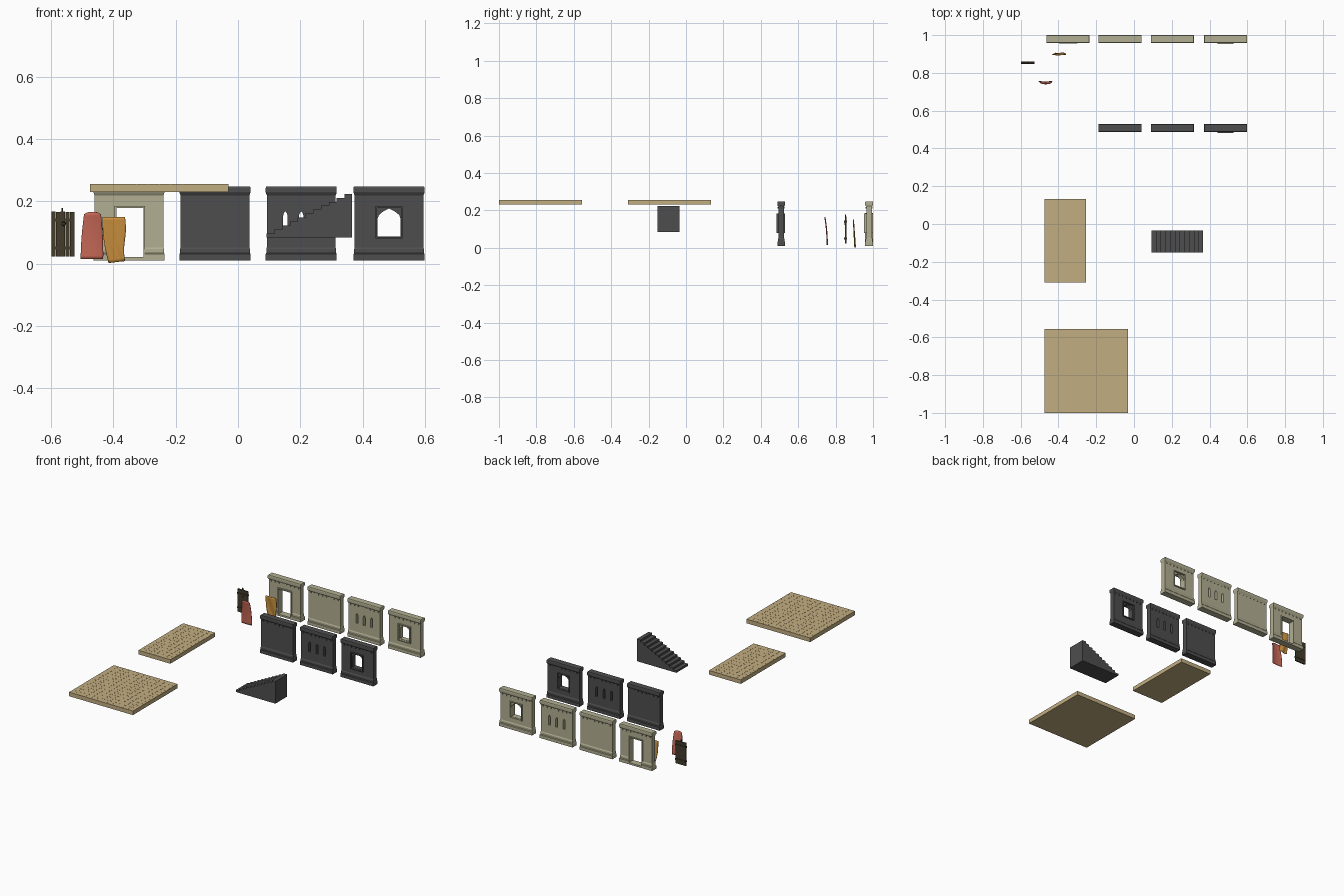
import bpy, bmesh, math, random
from mathutils import Matrix, Vector

random.seed(4)
cube = bpy.data.objects.get("Cube")
if cube:
    bpy.data.objects.remove(cube, do_unlink=True)


def material(name, rgb):
    m = bpy.data.materials.new(name)
    m.use_nodes = True
    m.diffuse_color = (*rgb, 1)
    m.node_tree.nodes["Principled BSDF"].inputs["Base Color"].default_value = (*rgb, 1)
    return m


TAN = material("tan floor", (0.54, 0.42, 0.22))
PALE = material("pale stone", (0.45, 0.43, 0.29))
DARK = material("dark stone", (0.076, 0.076, 0.076))
RED = material("red cloth", (0.57, 0.14, 0.095))
GOLD = material("gold cloth", (0.59, 0.28, 0.05))
WOOD = material("dark wood", (0.055, 0.045, 0.024))
IRON = material("black iron", (0.02, 0.02, 0.017))


def finish(bm, name, mat):
    bmesh.ops.recalc_face_normals(bm, faces=bm.faces)
    me = bpy.data.meshes.new(name)
    bm.to_mesh(me)
    bm.free()
    ob = bpy.data.objects.new(name, me)
    bpy.context.collection.objects.link(ob)
    me.materials.append(mat)
    return ob


def add_box(bm, x0, x1, y0, y1, z0, z1):
    size = Matrix.Diagonal((x1 - x0, y1 - y0, z1 - z0, 1))
    place = Matrix.Translation(((x0 + x1) / 2, (y0 + y1) / 2, (z0 + z1) / 2))
    bmesh.ops.create_cube(bm, size=1, matrix=place @ size)


def add_prism(bm, outline, y0, y1):
    """Extrude an x-z outline along y."""
    face = bm.faces.new([bm.verts.new((x, y0, z)) for x, z in outline])
    new = bmesh.ops.extrude_face_region(bm, geom=[face])["geom"]
    for v in new:
        if isinstance(v, bmesh.types.BMVert):
            v.co.y = y1


def cut(ob, outlines, y):
    """Cut x-z outlines right through an object."""
    bm = bmesh.new()
    for o in outlines:
        add_prism(bm, o, y - 0.1, y + 0.1)
    tool = finish(bm, "cutter", ob.data.materials[0])
    tool.hide_render = True
    mod = ob.modifiers.new("opening", "BOOLEAN")
    mod.operation, mod.solver, mod.object = "DIFFERENCE", "EXACT", tool
    bpy.context.view_layer.objects.active = ob
    bpy.ops.object.modifier_apply(modifier=mod.name)
    bpy.data.objects.remove(tool, do_unlink=True)


def rect(x, w, z0, z1):
    return [(x - w, z0), (x + w, z0), (x + w, z1), (x - w, z1)]


def arch(x, w, z0, spring, top):
    """Pointed opening outline with curved shoulders."""
    right = [(w * math.cos(t * math.pi / 8), spring + (top - spring) * (t / 4) ** 0.8)
             for t in range(4)]
    right = [(w * (1 - (t / 4) ** 1.6), z) for t, (_, z) in enumerate(right)]
    pts = [(x - w, z0), (x + w, z0)] + [(x + a, z) for a, z in right] + [(x, top)]
    return pts + [(x - a, z) for a, z in reversed(right)]


# Wall outline: height and how far the surface steps in
PROFILE = [(0.01, 0), (0.03, 0), (0.034, 0.003), (0.046, 0.003), (0.052, 0.006),
           (0.219, 0.006), (0.225, 0.002), (0.229, 0), (0.243, 0), (0.247, 0.002)]
HALF_W, HALF_D = 0.114, 0.021


def wall(name, x, y, mat, kind):
    bm = bmesh.new()
    rings = []
    for z, s in PROFILE:
        w, d = HALF_W - s * 0.6, HALF_D - s
        rings.append([bm.verts.new((x + a * w, y + b * d, z))
                      for a, b in ((-1, -1), (1, -1), (1, 1), (-1, 1))])
    bm.faces.new(rings[0])
    bm.faces.new(rings[-1])
    for lo, hi in zip(rings, rings[1:]):
        for i in range(4):
            j = (i + 1) % 4
            bm.faces.new((lo[i], lo[j], hi[j], hi[i]))
    ob = finish(bm, name, mat)

    # small blocks under the top band, on both faces
    bm = bmesh.new()
    for i in range(8):
        cx = x + (i - 3.5) * 0.027
        for side in (-1, 1):
            add_box(bm, cx - 0.003, cx + 0.003, *sorted((y + side * 0.012, y + side * 0.0185)),
                    0.211, 0.219)
    finish(bm, name + "_blocks", mat)

    if kind == "slits":
        cut(ob, [arch(x + dx, 0.007, 0.105, 0.153, 0.168) for dx in (-0.051, 0, 0.051)], y)
    elif kind == "window":
        cut(ob, [rect(x, 0.04, 0.083, 0.181)], y)
        bm = bmesh.new()
        add_prism(bm, rect(x, 0.043, 0.08, 0.184), y - 0.026, y + 0.0212)
        frame = finish(bm, name + "_frame", mat)
        cut(frame, [rect(x, 0.0385, 0.0855, 0.179)], y)
        bm = bmesh.new()
        add_prism(bm, rect(x, 0.039, 0.083, 0.181), y - 0.012, y + 0.012)
        cut(finish(bm, name + "_arch", mat), [arch(x, 0.037, 0.087, 0.144, 0.177)], y)
    elif kind == "door":
        cut(ob, [rect(x + 0.003, 0.043, 0.021, 0.178)], y)
        bm = bmesh.new()
        add_prism(bm, rect(x + 0.003, 0.049, 0.0215, 0.185), y - 0.0225, y + 0.0205)
        cut(finish(bm, name + "_frame", mat), [rect(x + 0.003, 0.043, 0.02, 0.178)], y)


# Two rows of walls
COLUMNS = [("door", -0.35), ("plain", -0.074), ("slits", 0.203), ("window", 0.485)]
for kind, x in COLUMNS:
    wall("pale_wall_" + kind, x, 0.979, PALE, kind)
    if kind != "door":
        wall("dark_wall_" + kind, x, 0.509, DARK, kind)


# Floors made of square slabs with shallow tile joints
def floor(name, x0, y0, nx, ny):
    size, n = 0.2222, 6
    bm = bmesh.new()
    add_box(bm, x0, x0 + nx * size, y0, y0 + ny * size, 0.23, 0.2545)
    finish(bm, name, TAN)
    bm = bmesh.new()
    step = size / n
    for i in range(nx * n):
        for j in range(ny * n):
            a, b = x0 + i * step, y0 + j * step
            add_box(bm, a + 0.0003, a + step - 0.0003, b + 0.0003, b + step - 0.0003,
                    0.254, 0.2555)
    finish(bm, name + "_tiles", TAN)


floor("large_floor", -0.475, -1.0, 2, 2)
floor("small_floor", -0.475, -0.311, 1, 2)

# Staircase rising toward +x
STEPS, run, rise = 11, 0.025, 0.0127
outline = [(0.0915 + STEPS * run, 0.084), (0.0915, 0.084)]
for i in range(STEPS):
    z = 0.084 + (i + 1) * rise
    outline += [(0.0915 + i * run, z), (0.0915 + (i + 1) * run, z)]
bm = bmesh.new()
add_prism(bm, outline, -0.152, -0.035)
finish(bm, "stairs", DARK)


# Hanging cloths: u runs across, v runs upward
def cloth(name, mat, place):
    bm = bmesh.new()
    bmesh.ops.create_grid(bm, x_segments=12, y_segments=14, size=0.5)
    for v in bm.verts:
        v.co = Vector(place(v.co.x * 2, v.co.y + 0.5))
    ob = finish(bm, name, mat)
    mod = ob.modifiers.new("thickness", "SOLIDIFY")
    mod.thickness, mod.offset = 0.003, 0
    for p in ob.data.polygons:
        p.use_smooth = True


def red_shape(u, v):
    return (-0.469 + u * (0.036 - 0.009 * v ** 2) + 0.002 * v,
            0.753 - 0.012 * v ** 2 + 0.004 * u * u,
            0.015 + 0.15 * v - 0.007 * u ** 4 * v)


def gold_shape(u, v):
    left = -0.415 - 0.02 * v - 0.006 * math.sin(v * math.pi)
    right = -0.363 - 0.003 * math.sin(v * math.pi * 2)
    return (left + (right - left) * (u + 1) / 2,
            0.904 - 0.009 * v + 0.003 * math.sin(u * 4 + v * 5) * (1 - 0.5 * v),
            0.002 + 0.148 * v + 0.003 * (1 - v) * (u + 1))


cloth("red_banner", RED, red_shape)
cloth("gold_banner", GOLD, gold_shape)

# Plank door with crossbars, ring and pin
bm = bmesh.new()
for i in range(5):
    x = -0.6 + i * 0.015
    add_box(bm, x + 0.0005, x + 0.0145, 0.849, 0.857, 0.023, 0.165 + random.uniform(0, 0.006))
finish(bm, "door_planks", WOOD)
bm = bmesh.new()
for z in (0.05, 0.14):
    add_box(bm, -0.599, -0.526, 0.846, 0.86, z - 0.005, z + 0.005)
finish(bm, "door_crossbars", WOOD)
bm = bmesh.new()
add_box(bm, -0.567, -0.562, 0.851, 0.856, 0.16, 0.179)
finish(bm, "door_pin", IRON)
bpy.ops.mesh.primitive_torus_add(major_radius=0.006, minor_radius=0.0013, major_segments=16,
                                 minor_segments=6, location=(-0.56, 0.847, 0.128),
                                 rotation=(math.pi / 2, 0, 0))
ring = bpy.context.object
ring.name = "door_ring"
ring.data.materials.append(IRON)
